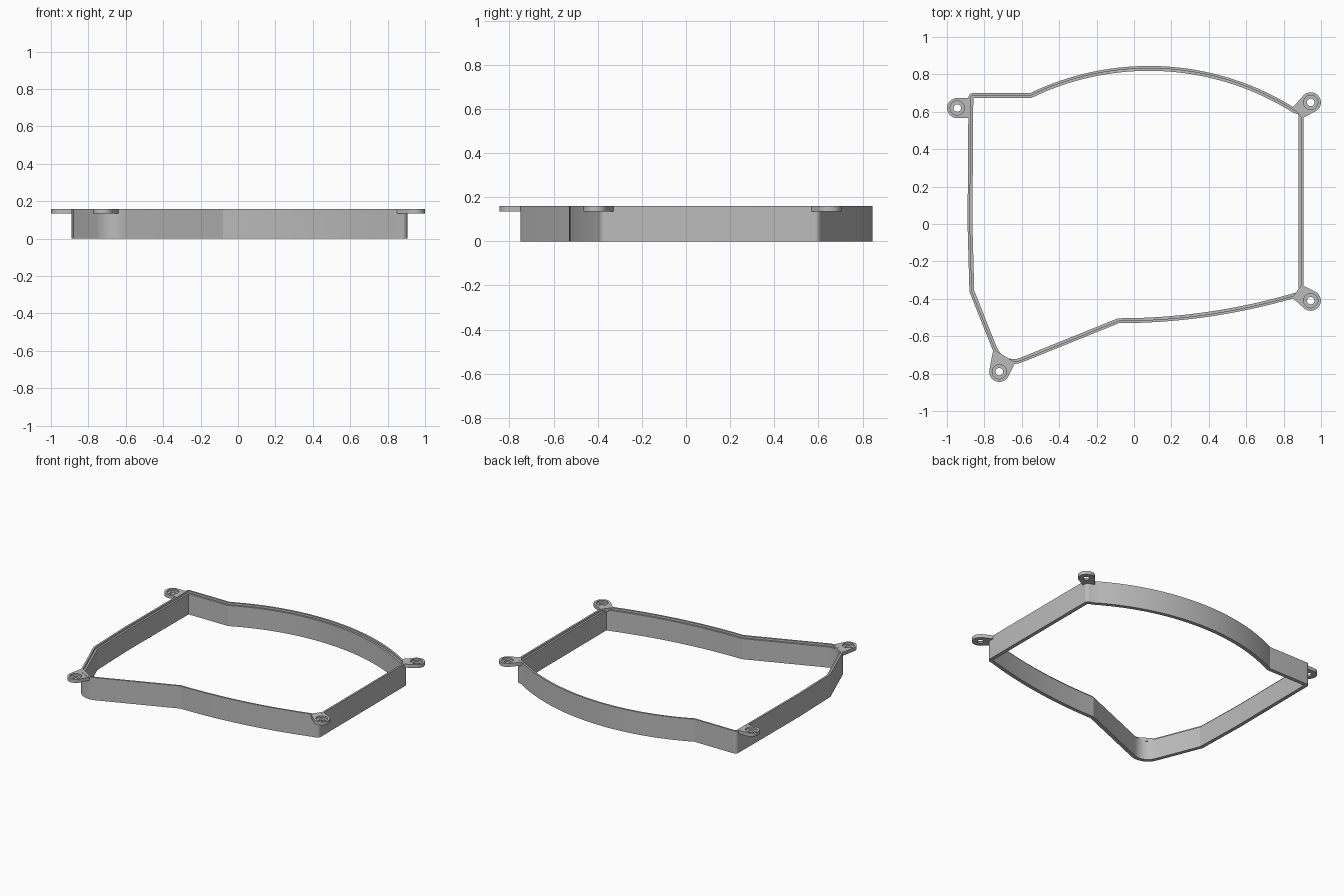
import bpy, bmesh, math
from mathutils import Vector
from mathutils.geometry import convex_hull_2d

if "Cube" in bpy.data.objects:
    bpy.data.objects.remove(bpy.data.objects["Cube"])

TOP = 0.16
grey = bpy.data.materials.new("plain grey")
grey.diffuse_color = (0.5, 0.5, 0.5, 1)
grey.use_nodes = True
grey.node_tree.nodes["Principled BSDF"].inputs["Base Color"].default_value = grey.diffuse_color


def fillet(prev, p, nxt, r, n=9):
    """Round the corner p with radius r."""
    a, b = (prev - p).normalized(), (nxt - p).normalized()
    half = a.angle(b) / 2
    t = r / math.tan(half)
    c = p + (a + b).normalized() * (r / math.sin(half))
    s, e = p + a * t - c, p + b * t - c
    sweep = s.angle_signed(e)
    a0 = math.atan2(s.y, s.x)
    return [c + Vector((math.cos(a0 - sweep * i / n), math.sin(a0 - sweep * i / n))) * r
            for i in range(n + 1)]


def arc(cx, cy, r, x0, x1, sign, n=24):
    """Points on a wide arc between two x positions."""
    return [(x, cy + sign * math.sqrt(r * r - (x - cx) ** 2), 0)
            for x in (x0 + (x1 - x0) * i / n for i in range(n + 1))]


def offset(pts, d):
    """Offset a counter-clockwise loop inwards with mitred corners."""
    out = []
    for i, p in enumerate(pts):
        a = (p - pts[i - 1]).normalized()
        b = (pts[(i + 1) % len(pts)] - p).normalized()
        na, nb = Vector((-a.y, a.x)), Vector((-b.y, b.x))
        m = (na + nb).normalized()
        out.append(p + m * (d / m.dot(na)))
    return out


def loft(name, rings):
    """Join (points, z) rings in a closed cycle."""
    bm = bmesh.new()
    vs = [[bm.verts.new((p.x, p.y, z)) for p in pts] for pts, z in rings]
    n = len(vs[0])
    for k, ring in enumerate(vs):
        nxt = vs[(k + 1) % len(vs)]
        for i in range(n):
            j = (i + 1) % n
            bm.faces.new((ring[i], ring[j], nxt[j], nxt[i]))
    bmesh.ops.recalc_face_normals(bm, faces=bm.faces)
    me = bpy.data.meshes.new(name)
    bm.to_mesh(me)
    bm.free()
    me.materials.append(grey)
    ob = bpy.data.objects.new(name, me)
    bpy.context.collection.objects.link(ob)
    bpy.ops.object.select_all(action='DESELECT')
    bpy.context.view_layer.objects.active = ob
    ob.select_set(True)
    bpy.ops.object.shade_smooth_by_angle(angle=math.radians(15))
    return ob


# Outer outline, counter-clockwise: x, y, corner radius
corners = [(-0.89, 0.0, 0), (-0.88, -0.362, 0.03), (-0.711, -0.785, 0.12)]
corners += arc(-0.08, 2.81, 3.34, -0.08, 0.86, -1)
corners += [(0.905, -0.387, 0.03), (0.905, 0.605, 0.03)]
corners += arc(0.08, -0.618, 1.463, 0.86, -0.555, 1, 36)
corners += [(-0.885, 0.70, 0.025)]
outline = []
for i, (x, y, r) in enumerate(corners):
    p = Vector((x, y))
    if r:
        outline += fillet(Vector(corners[i - 1][:2]), p,
                          Vector(corners[(i + 1) % len(corners)][:2]), r)
    else:
        outline.append(p)

# Wall with a lower ledge on the inner half of the rim
mid, inner = offset(outline, 0.013), offset(outline, 0.026)
loft("frame_wall", [(outline, 0), (outline, TOP), (mid, TOP),
                    (mid, TOP - 0.014), (inner, TOP - 0.014), (inner, 0)])


def screw_tab(name, cx, cy, base):
    """Ear with a counterbored hole, tapering onto the wall."""
    c = Vector((cx, cy))
    pts = [c + Vector((math.cos(k * math.tau / 48), math.sin(k * math.tau / 48))) * 0.054
           for k in range(48)]
    pts += [Vector(b) for b in base]
    hull = [pts[i] for i in convex_hull_2d(pts)]
    edge = []
    for i, p in enumerate(hull):
        q = hull[(i + 1) % len(hull)]
        steps = max(1, math.ceil((q - p).length / 0.009))
        edge += [p.lerp(q, s / steps) for s in range(steps)]
    ring = lambda r: [c + (p - c).normalized() * r for p in edge]
    z = TOP - 0.0004
    loft(name, [(edge, TOP - 0.025), (edge, z), (ring(0.038), z),
                (ring(0.038), z - 0.012), (ring(0.02), z - 0.012),
                (ring(0.02), TOP - 0.025)])


# Four fixing ears
screw_tab("tab_back_left", -0.945, 0.62, [(-0.88, 0.566), (-0.88, 0.674)])
screw_tab("tab_back_right", 0.945, 0.65, [(0.85, 0.625), (0.897, 0.565)])
screw_tab("tab_front_right", 0.945, -0.41, [(0.845, -0.393), (0.897, -0.325)])
screw_tab("tab_front_left", -0.72, -0.79, [(-0.752, -0.67), (-0.635, -0.74)])
